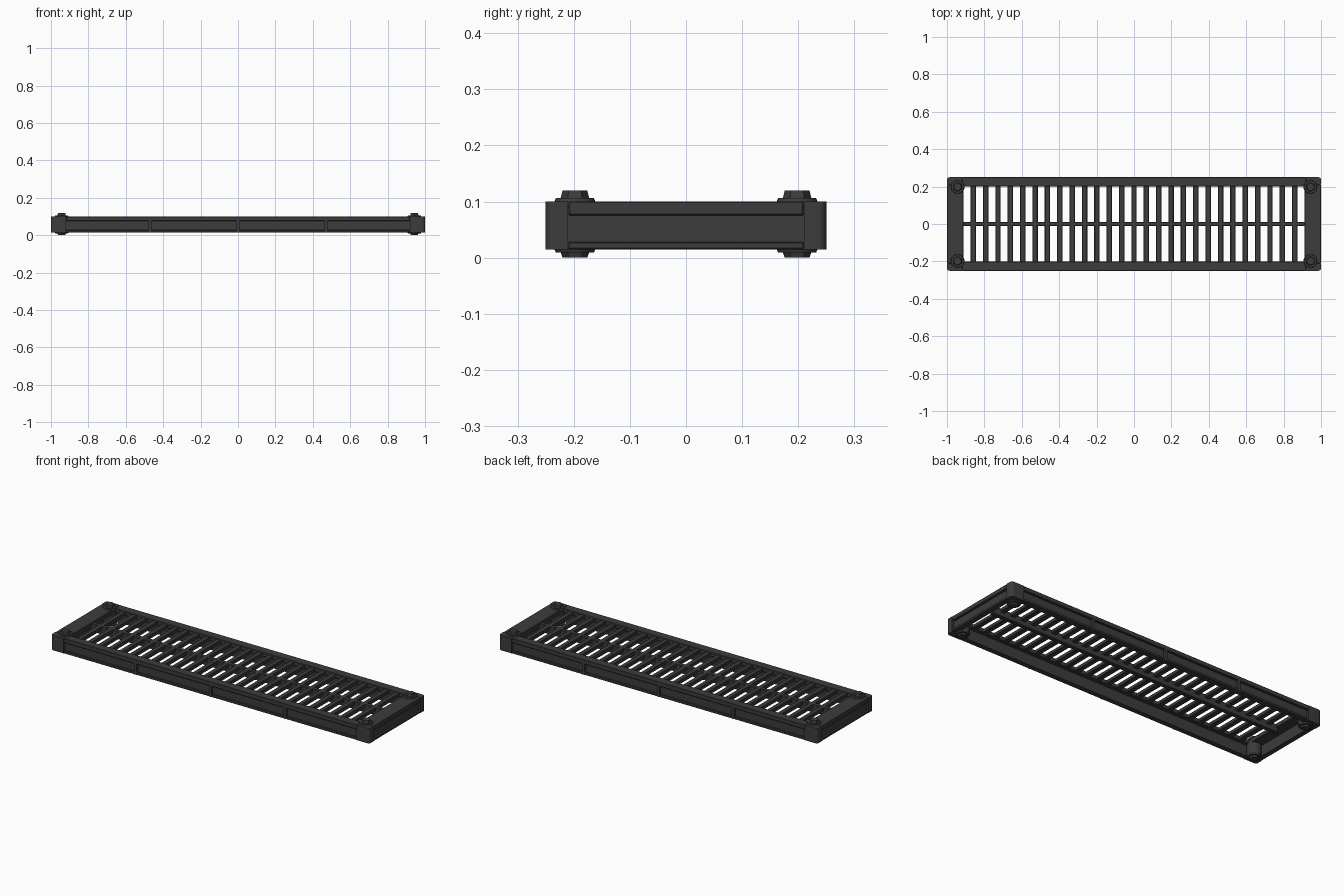
import bpy, bmesh
from mathutils import Matrix

cube = bpy.data.objects.get("Cube")
if cube:
    bpy.data.objects.remove(cube, do_unlink=True)

iron = bpy.data.materials.new("dark_cast_iron")
iron.use_nodes = True
COLOUR = (0.045, 0.045, 0.045, 1)
iron.diffuse_color = COLOUR
iron.node_tree.nodes["Principled BSDF"].inputs["Base Color"].default_value = COLOUR

TOP, BOTTOM = 0.10, 0.015
DECK = 0.075            # underside of the slotted deck
LX, LY = 1.0, 0.25      # outer half sizes
POST_X, POST_Y = 0.92, 0.21
SLOT_X, SLOT_Y = 0.911, 0.20
RECESS = 0.012          # depth of the side panels


def box(bm, x0, x1, y0, y1, z0, z1):
    m = Matrix.Translation(((x0 + x1) / 2, (y0 + y1) / 2, (z0 + z1) / 2))
    m = m @ Matrix.Diagonal((x1 - x0, y1 - y0, z1 - z0, 1))
    bmesh.ops.create_cube(bm, size=1, matrix=m)


def disc(bm, x, y, z0, z1, r0, r1, sides):
    bmesh.ops.create_cone(bm, cap_ends=True, segments=sides, radius1=r0, radius2=r1,
                          depth=z1 - z0, matrix=Matrix.Translation((x, y, (z0 + z1) / 2)))


def finish(name, bm, bevel=0, segments=1, smooth=False):
    mesh = bpy.data.meshes.new(name)
    bm.to_mesh(mesh)
    bm.free()
    mesh.materials.append(iron)
    ob = bpy.data.objects.new(name, mesh)
    bpy.context.collection.objects.link(ob)
    if bevel:
        mod = ob.modifiers.new("soft_edges", 'BEVEL')
        mod.width, mod.segments = bevel, segments
    if smooth:
        bpy.ops.object.select_all(action='DESELECT')
        ob.select_set(True)
        bpy.context.view_layer.objects.active = ob
        bpy.ops.object.shade_smooth_by_angle()
    return ob


# Top border around the slots
bm = bmesh.new()
for s in (-1, 1):
    box(bm, -POST_X, POST_X, *sorted((s * SLOT_Y, s * LY)), DECK, TOP)
    box(bm, *sorted((s * SLOT_X, s * LX)), -POST_Y, POST_Y, DECK, TOP)
finish("top_border", bm, 0.003)

# Thin walls set back from the rails
bm = bmesh.new()
for s in (-1, 1):
    box(bm, -0.95, 0.95, *sorted((s * (LY - 0.03), s * (LY - RECESS))), BOTTOM, TOP - 0.005)
    box(bm, *sorted((s * (LX - 0.03), s * (LX - RECESS))), -0.23, 0.23, BOTTOM, TOP - 0.005)
finish("side_panels", bm)

# Rails above and below the panels
bm = bmesh.new()
for s in (-1, 1):
    for z0, z1 in ((BOTTOM, BOTTOM + 0.013), (TOP - 0.011, TOP)):
        box(bm, -POST_X, POST_X, *sorted((s * (LY - 0.03), s * LY)), z0, z1)
        box(bm, *sorted((s * (LX - 0.03), s * LX)), -POST_Y, POST_Y, z0, z1)
finish("side_rails", bm, 0.002)

# Upright ribs dividing the long sides
bm = bmesh.new()
for s in (-1, 1):
    for x in (-0.47, 0, 0.47):
        box(bm, x - 0.008, x + 0.008, *sorted((s * (LY - 0.025), s * LY)), BOTTOM, TOP - 0.002)
finish("side_ribs", bm)

# Rounded corner posts
bm = bmesh.new()
for sx in (-1, 1):
    for sy in (-1, 1):
        box(bm, *sorted((sx * POST_X, sx * LX)), *sorted((sy * POST_Y, sy * LY)), BOTTOM, TOP)
outer = [e for e in bm.edges
         if all(abs(v.co.x) > 0.99 and abs(v.co.y) > 0.24 for v in e.verts)]
bmesh.ops.bevel(bm, geom=outer, offset=0.014, segments=4, profile=0.5, affect='EDGES')
finish("corner_posts", bm, smooth=True)

# Cross bars between the slots
bm = bmesh.new()
COUNT, PITCH = 28, 0.0661
for i in range(1, COUNT):
    x = (i - COUNT / 2) * PITCH
    box(bm, x - 0.0145, x + 0.0145, -SLOT_Y - 0.005, SLOT_Y + 0.005, DECK, TOP - 0.004)
finish("cross_bars", bm, 0.003)

# Deep spine down the middle
bm = bmesh.new()
box(bm, -SLOT_X - 0.01, SLOT_X + 0.01, -0.012, 0.012, 0.05, TOP - 0.004)
finish("centre_spine", bm, 0.003)

# Corner bosses, washers, bolt heads and nuts
parts = (("corner_bosses", BOTTOM, DECK + 0.01, 0.037, 0.037, 24),
         ("top_washers", TOP - 0.002, TOP + 0.006, 0.037, 0.034, 24),
         ("bolt_heads", TOP + 0.004, 0.12, 0.026, 0.022, 6),
         ("bottom_washers", 0.009, BOTTOM + 0.002, 0.034, 0.037, 24),
         ("nuts", 0, 0.011, 0.022, 0.026, 6))
for name, z0, z1, r0, r1, sides in parts:
    bm = bmesh.new()
    for x in (-0.943, 0.943):
        for y in (-0.198, 0.198):
            disc(bm, x, y, z0, z1, r0, r1, sides)
    finish(name, bm, smooth=sides > 6)
